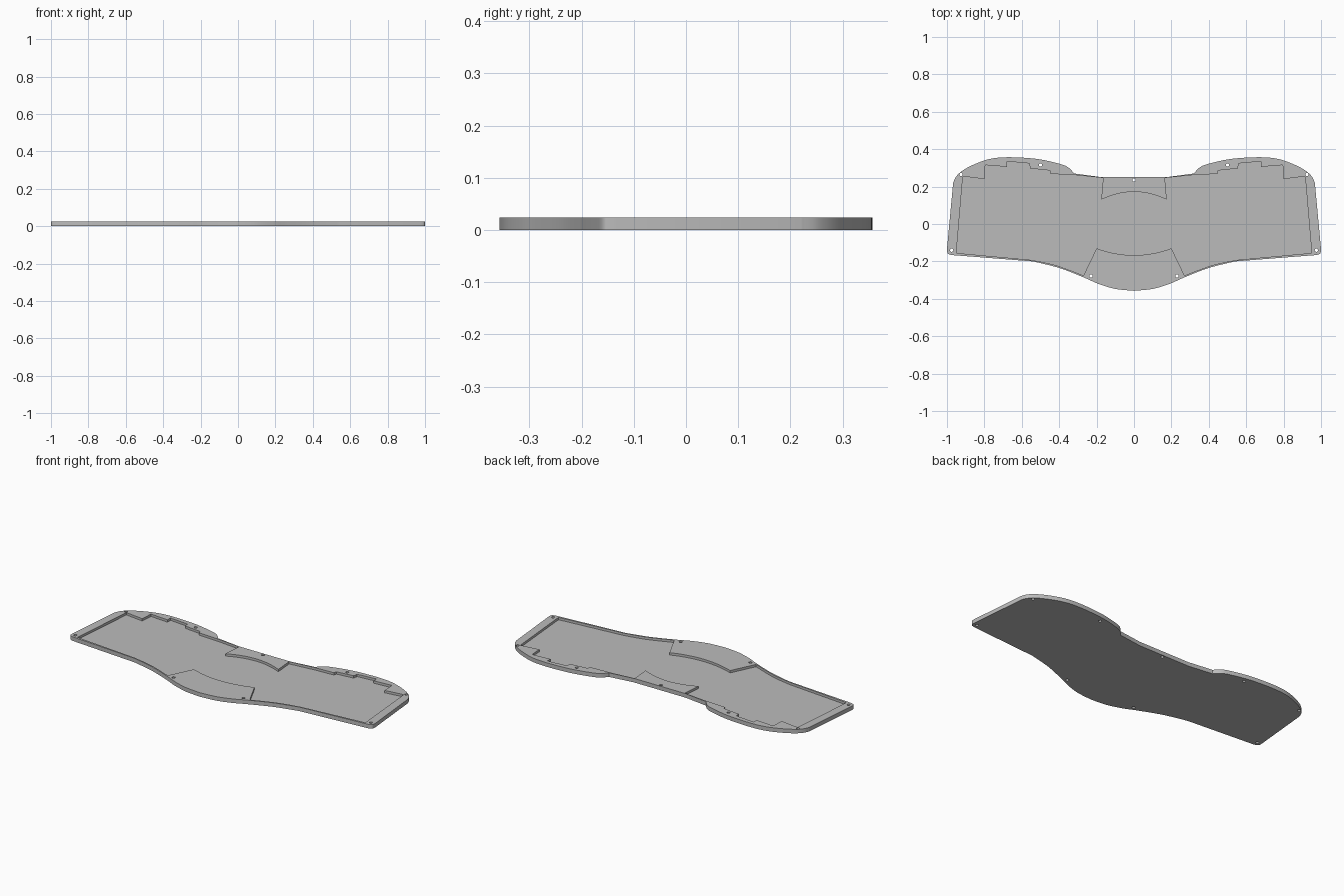
import bpy
import bmesh
import math
from mathutils import Vector

THICKNESS = 0.024
FLOOR = 0.010
HOLE_RADIUS = 0.009

cube = bpy.data.objects.get("Cube")
if cube:
    bpy.data.objects.remove(cube, do_unlink=True)


def spline(points, steps=6):
    """Smooth run through the given points."""
    pts = [Vector(p) for p in points]
    pts = [pts[0]] + pts + [pts[-1]]
    run = []
    for a, b, c, d in zip(pts, pts[1:], pts[2:], pts[3:]):
        for i in range(steps):
            t = i / steps
            run.append(b + (c - a) * t / 2
                       + (a - b * 2.5 + c * 2 - d / 2) * t ** 2
                       + (b * 3 - a - c * 3 + d) * t ** 3 / 2)
    return run + [pts[-1]]


def arch(end, middle_y, steps=10):
    """Shallow arch from the middle line out to the end point."""
    x, y = end
    return [(x * i / steps, middle_y + (y - middle_y) * (i / steps) ** 2)
            for i in range(steps + 1)]


def mirrored(half):
    """Close a half outline that runs from the back to the front middle."""
    half = [tuple(p) for p in half]
    return half + [(-x, y) for x, y in reversed(half) if abs(x) > 1e-5]


def prism(name, outline, bottom, top):
    bm = bmesh.new()
    face = bm.faces.new([bm.verts.new((x, y, bottom)) for x, y in outline])
    moved = bmesh.ops.extrude_face_region(bm, geom=[face])["geom"]
    bmesh.ops.translate(bm, vec=(0, 0, top - bottom),
                        verts=[g for g in moved if isinstance(g, bmesh.types.BMVert)])
    bmesh.ops.recalc_face_normals(bm, faces=bm.faces)
    mesh = bpy.data.meshes.new(name)
    bm.to_mesh(mesh)
    bm.free()
    obj = bpy.data.objects.new(name, mesh)
    bpy.context.collection.objects.link(obj)
    return obj


def cut(target, cutter):
    cutter.hide_render = True
    mod = target.modifiers.new(cutter.name, "BOOLEAN")
    mod.operation = "DIFFERENCE"
    mod.solver = "EXACT"
    mod.object = cutter
    bpy.context.view_layer.objects.active = target
    bpy.ops.object.modifier_apply(modifier=mod.name)
    bpy.data.objects.remove(cutter, do_unlink=True)


# Outer shape: raised shoulders at the back, rounded belly at the front
shoulder = spline([(.32, .27), (.355, .305), (.41, .325), (.52, .348), (.66, .357),
                   (.76, .35), (.84, .325), (.91, .29), (.95, .255), (.967, .22)])
corner = spline([(1, -.135), (.996, -.157), (.975, -.166)])
belly = spline([(.54, -.2), (.4, -.235), (.27, -.285), (.19, -.32), (.1, -.347), (0, -.357)])
plate = prism("case_bottom_plate",
              mirrored([(0, .25), (.17, .25)] + shoulder + corner + belly),
              0, THICKNESS)

# Recess: stepped back edge, with a screw tab left standing front and back
back_tab = arch((.175, .13), .172)
steps = [(.165, .246), (.32, .262), (.445, .268), (.45, .286), (.555, .297),
         (.56, .324), (.68, .335), (.68, .306), (.795, .315), (.8, .24),
         (.915, .255), (.95, -.155)]
front_edge = spline([(.55, -.192), (.42, -.22), (.27, -.275)])
front_tab = arch((.2, -.13), -.167)[::-1]
cut(plate, prism("recess_cutter", mirrored(back_tab + steps + front_edge + front_tab),
                 FLOOR, THICKNESS * 2))

# Screw holes
holes = [(0, .235)]
for x, y in [(.925, .265), (.5, .315), (.975, -.14), (.23, -.278)]:
    holes += [(x, y), (-x, y)]
for x, y in holes:
    ring = [(x + HOLE_RADIUS * math.cos(a), y + HOLE_RADIUS * math.sin(a))
            for a in (math.tau * i / 16 for i in range(16))]
    cut(plate, prism("hole_cutter", ring, -THICKNESS, THICKNESS * 2))

# Plain grey finish
grey = bpy.data.materials.new("plain_grey")
grey.use_nodes = True
colour = (.5, .5, .5, 1)
grey.diffuse_color = colour
grey.node_tree.nodes["Principled BSDF"].inputs["Base Color"].default_value = colour
plate.data.materials.clear()
plate.data.materials.append(grey)

bpy.ops.object.select_all(action="DESELECT")
plate.select_set(True)
bpy.context.view_layer.objects.active = plate
bpy.ops.object.shade_smooth_by_angle(angle=math.radians(30))
